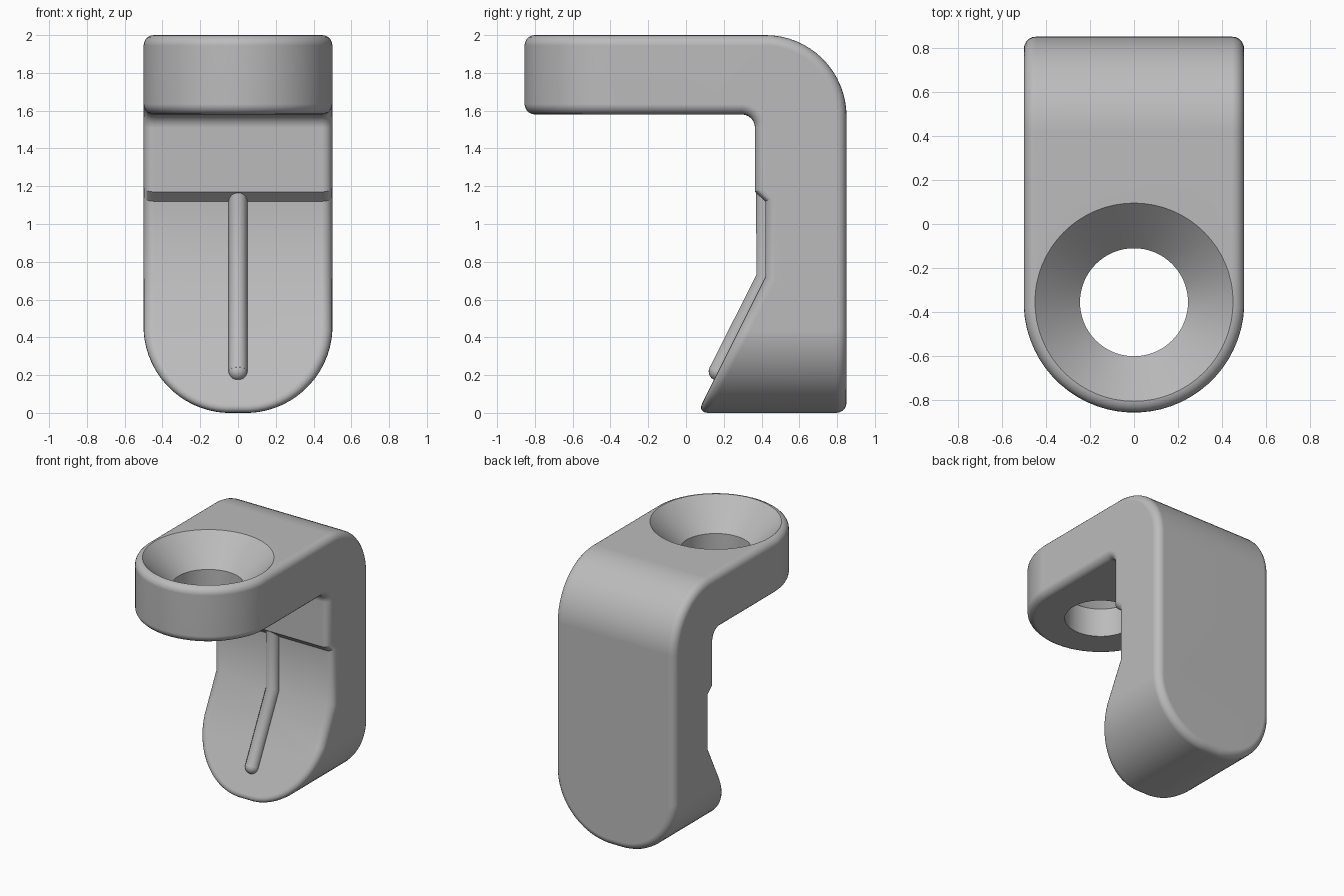
import bpy, bmesh, math
from mathutils import Vector

old = bpy.data.objects.get("Cube")
if old:
    bpy.data.objects.remove(old, do_unlink=True)

# Material
grey = bpy.data.materials.new("plain grey")
grey.use_nodes = True
tone = (0.5, 0.5, 0.5, 1.0)
grey.diffuse_color = tone
grey.node_tree.nodes["Principled BSDF"].inputs["Base Color"].default_value = tone


def arc(cy, cz, r, start, end, steps):
    """Points on an arc in the side plane, angles in degrees."""
    angles = [math.radians(start + (end - start) * i / steps) for i in range(steps + 1)]
    return [(cy + r * math.cos(a), cz + r * math.sin(a)) for a in angles]


def activate(obj):
    bpy.ops.object.select_all(action="DESELECT")
    obj.select_set(True)
    bpy.context.view_layer.objects.active = obj


def add_object(name, bm):
    bmesh.ops.recalc_face_normals(bm, faces=bm.faces)
    mesh = bpy.data.meshes.new(name)
    bm.to_mesh(mesh)
    bm.free()
    obj = bpy.data.objects.new(name, mesh)
    bpy.context.collection.objects.link(obj)
    mesh.materials.append(grey)
    return obj


def trim(bm, point, normal):
    """Cut away everything beyond a plane and close the cut."""
    cut = bmesh.ops.bisect_plane(
        bm, geom=bm.verts[:] + bm.edges[:] + bm.faces[:], dist=1e-5,
        plane_co=point, plane_no=normal, clear_outer=True)
    edges = [e for e in cut["geom_cut"] if isinstance(e, bmesh.types.BMEdge)]
    if edges:
        bmesh.ops.edgenet_fill(bm, edges=edges)


# Hook body: side profile extruded across the width
profile = [(-0.95, 2.0)]
profile += arc(0.42, 1.57, 0.43, 90, 0, 16)
profile += [(0.85, 0.0), (0.06, 0.0), (0.42, 0.72), (0.42, 1.12), (0.365, 1.17)]
profile += arc(0.295, 1.51, 0.07, 0, 90, 6)
profile += [(-0.95, 1.58)]

bm = bmesh.new()
side = bm.faces.new([bm.verts.new((-0.5, y, z)) for y, z in profile])
extruded = bmesh.ops.extrude_face_region(bm, geom=[side])["geom"]
bmesh.ops.translate(bm, vec=(1.0, 0, 0),
                    verts=[v for v in extruded if isinstance(v, bmesh.types.BMVert)])
bmesh.ops.recalc_face_normals(bm, faces=bm.faces)

# Round the arm tip in plan and the leg foot in elevation
STEPS = 16
trim(bm, (0, -0.855, 0), (0, -1, 0))
for i in range(1, STEPS):
    a = math.pi / 2 * i / STEPS
    for sign in (-1, 1):
        n = Vector((sign * math.cos(a), -math.sin(a), 0))
        trim(bm, Vector((0, -0.355, 0)) + n * 0.5, n)
        n = Vector((sign * math.cos(a), 0, -math.sin(a)))
        trim(bm, Vector((sign * 0.04, 0, 0.46)) + n * 0.46, n)
bmesh.ops.remove_doubles(bm, verts=bm.verts, dist=1e-4)
body = add_object("hook_body", bm)

bevel = body.modifiers.new("soft_edges", "BEVEL")
bevel.width = 0.055
bevel.segments = 5
bevel.limit_method = "ANGLE"
bevel.angle_limit = math.radians(50)
bevel.use_clamp_overlap = False

# Countersunk hole through the arm
bm = bmesh.new()
rings = []
for r, z in [(0.245, 1.4), (0.245, 1.795), (0.45, 2.0), (0.5, 2.05)]:
    rings.append(bmesh.ops.create_circle(bm, segments=64, radius=r)["verts"])
    bmesh.ops.translate(bm, verts=rings[-1], vec=(0, -0.355, z))
for low, high in zip(rings, rings[1:]):
    for i in range(64):
        j = (i + 1) % 64
        bm.faces.new((low[i], low[j], high[j], high[i]))
bm.faces.new(rings[0])
bm.faces.new(rings[-1])
cutter = add_object("hole_cutter", bm)
cutter.hide_render = True
hole = body.modifiers.new("hole", "BOOLEAN")
hole.operation = "DIFFERENCE"
hole.solver = "EXACT"
hole.object = cutter

activate(body)
for modifier in ("soft_edges", "hole"):
    bpy.ops.object.modifier_apply(modifier=modifier)
bpy.data.objects.remove(cutter, do_unlink=True)
bpy.ops.object.shade_smooth_by_angle(angle=math.radians(32))
weighted = body.modifiers.new("flat_normals", "WEIGHTED_NORMAL")
weighted.keep_sharp = True

# Raised rib down the inner face of the leg
curve = bpy.data.curves.new("rib", "CURVE")
curve.dimensions = "3D"
curve.bevel_depth = 0.05
curve.bevel_resolution = 5
curve.use_fill_caps = True
path = [(0, 0.42, 1.17), (0, 0.42, 0.72), (0, 0.17, 0.22)]
spline = curve.splines.new("POLY")
spline.points.add(len(path) - 1)
for point, co in zip(spline.points, path):
    point.co = (*co, 1)
rib = bpy.data.objects.new("rib", curve)
bpy.context.collection.objects.link(rib)
curve.materials.append(grey)
activate(rib)
bpy.ops.object.convert(target="MESH")
bpy.ops.object.shade_smooth_by_angle(angle=math.radians(40))

# Rounded lower end of the rib
bpy.ops.mesh.primitive_uv_sphere_add(segments=20, ring_count=12, radius=0.05, location=path[-1])
rib_end = bpy.context.object
rib_end.name = "rib_end"
rib_end.data.materials.append(grey)
bpy.ops.object.shade_smooth()
